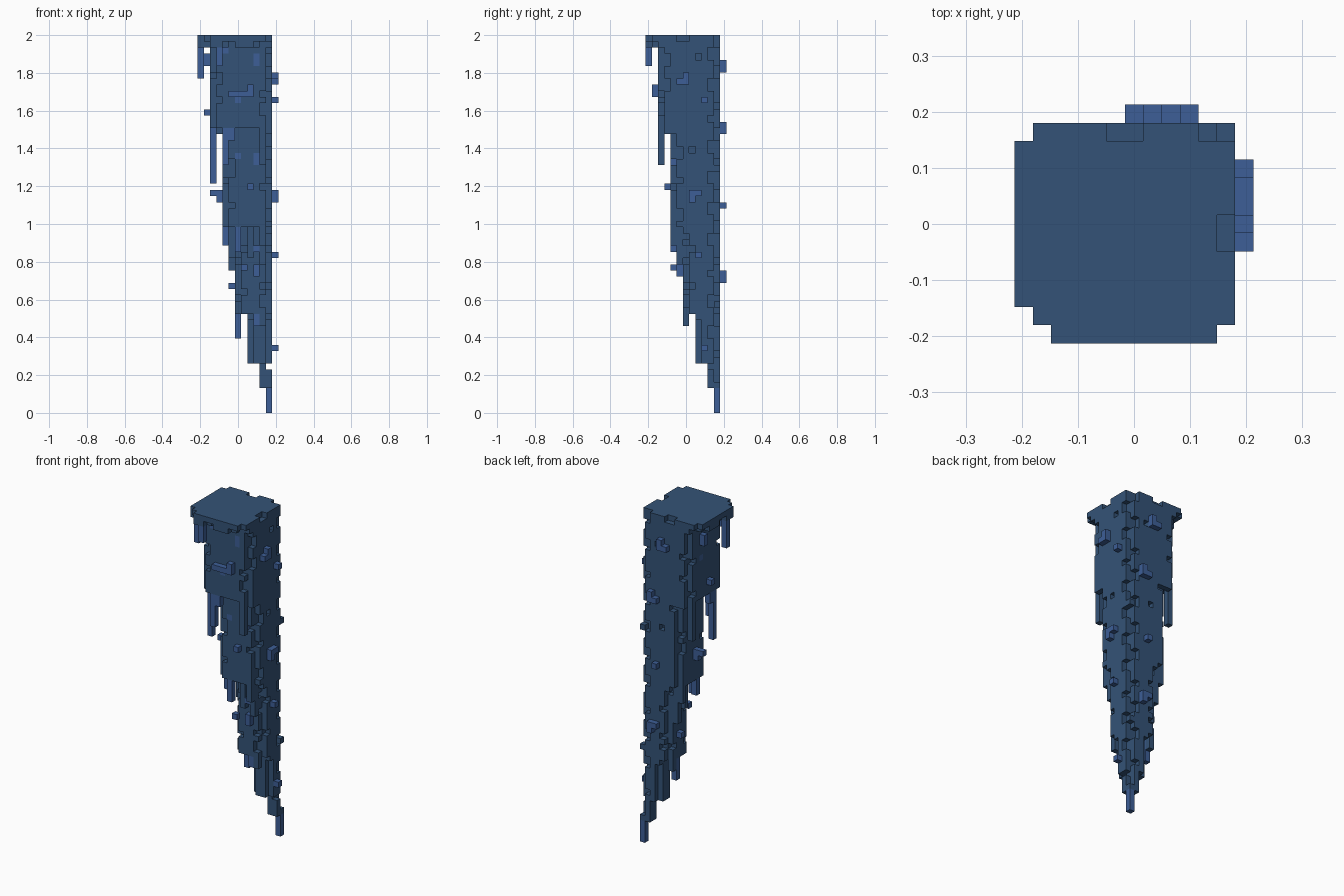
import bpy, bmesh, random
from mathutils import Vector

if "Cube" in bpy.data.objects:
    bpy.data.objects.remove(bpy.data.objects["Cube"])

random.seed(4)
U = 2 / 61                      # cube size: 13 x 13 x 61 grid
cells = {}                      # (i, j, k) -> part name


def material(name, rgb):
    m = bpy.data.materials.new(name)
    m.diffuse_color = (*rgb, 1)
    m.use_nodes = True
    m.node_tree.nodes["Principled BSDF"].inputs["Base Color"].default_value = m.diffuse_color
    return m


DARK = material("deep slate blue", (0.034, 0.086, 0.184))
LIGHT = material("lighter blue", (0.047, 0.114, 0.31))


def fill(part, i0, i1, j0, j1, k0, k1):
    for i in range(i0, i1):
        for j in range(j0, j1):
            for k in range(k0, k1):
                cells.setdefault((i, j, k), part)


def both(part, i, j, k0, k1, k2=None):
    """Column mirrored across the diagonal of the spike."""
    fill(part, i, i + 1, j, j + 1, k0, k1)
    fill(part, j, j + 1, i, i + 1, k0 if k2 is None else k2, k1)


# Thin top slab with trimmed corners and a ragged layer beneath
fill("top_slab", 2, 11, 0, 12, 60, 61)
fill("top_slab", 1, 12, 1, 12, 60, 61)
fill("top_slab", 0, 1, 2, 11, 60, 61)
for n in range(2, 12):
    if random.random() < 0.75:
        both("top_slab", 1, n, 59, 60)
    if random.random() < 0.35 and n < 11:
        both("top_slab", 0, n, 59, 60)

# Tiers shrinking towards one corner
for s, k0, k1 in ((2, 46, 60), (4, 30, 46), (6, 16, 30), (8, 8, 16), (10, 4, 8)):
    part = "tier_%d" % (12 - s)
    fill(part, s, 12, s, 12, k0, k1)
    if s < 10:
        for c in ((s, s), (11, s), (s, 11)):
            for k in range(k0, k1 - 1):
                cells.pop((*c, k), None)
fill("tip", 11, 12, 11, 12, 0, 4)

# Long drips hanging from slab and tiers: i, j, bottom, top, mirrored bottom
for d in ((0, 3, 54, 60, 56), (2, 4, 37, 46, 40), (2, 5, 44, 46, 44),
          (4, 6, 27, 30, 26), (6, 9, 12, 16, 14)):
    both("drips", *d)
for d in ((2, 10, 39, 46, 40), (4, 10, 27, 30), (5, 10, 23, 30, 24),
          (5, 8, 25, 30), (6, 10, 14, 16), (3, 11, 45, 46)):
    both("corner_drips", *d)

# Chamfered outer edge with ragged notches beside it
for k in range(5, 61):
    if k > 58 or random.random() < 0.92:
        cells.pop((11, 11, k), None)
for k in range(7, 59, 5):
    for n in range(random.choice((1, 2, 2))):
        cells.pop((11, 10, k + n), None)
        cells.pop((10, 11, k + n + 2), None)
for c in ((5, 11), (6, 11), (11, 5), (11, 6)):
    cells.pop((*c, 60), None)

# Notches on the ragged corners and the flat sides
for s, k0, k1 in ((2, 46, 58), (4, 30, 45), (6, 16, 29)):
    for k in range(k0 + 1, k1):
        for c in ((10, s), (s, 10), (11, s + 1), (s + 1, 11), (s, s + 1), (s + 1, s)):
            if random.random() < 0.25:
                cells.pop((*c, k), None)
for n, k in ((8, 57), (7, 42)):
    cells.pop((11, n, k), None)
    cells.pop((n, 11, k - 2), None)

# Nubs on the +x side: j0, j1, k0, k1
for a, b, k0, k1 in ((5, 7, 53, 54), (6, 7, 53, 55), (9, 10, 50, 51), (7, 9, 35, 36),
                     (7, 8, 34, 36), (8, 9, 25, 26), (9, 10, 10, 11)):
    fill("nubs_right", 12, 13, a, b, k0, k1)
# Nubs on the +y side: i0, i1, k0, k1
for a, b, k0, k1 in ((6, 8, 55, 56), (7, 8, 55, 57), (9, 10, 45, 47), (8, 9, 45, 46),
                     (8, 9, 33, 34), (8, 10, 22, 23), (9, 10, 21, 23)):
    fill("nubs_back", a, b, 12, 13, k0, k1)
# Nubs on the -y side: i0, i1, row, k0, k1
for a, b, j, k0, k1 in ((5, 9, 1, 51, 52), (8, 9, 1, 51, 53),
                        (8, 9, 3, 36, 37), (9, 10, 5, 22, 24),
                        (9, 11, 5, 26, 27), (7, 8, 4, 23, 24)):
    fill("nubs_front", a, b, j, j + 1, k0, k1)
# Nubs on the -x side: j0, j1, column, k0, k1
for a, b, i, k0, k1 in ((6, 7, 1, 48, 49), (8, 9, 1, 56, 58), (7, 8, 3, 34, 36),
                        (7, 8, 2, 35, 36), (9, 10, 5, 20, 21)):
    fill("nubs_left", i, i + 1, a, b, k0, k1)
# Flush light spots on the stepped sides
for c in ((6, 2, 50), (9, 2, 56), (9, 2, 57), (4, 2, 58), (6, 4, 41), (9, 4, 40),
          (9, 4, 41), (2, 8, 53), (4, 8, 41)):
    cells[c] = "nubs_flush"

# Turn each part into a mesh of its exposed cube faces
AXES = [Vector(v) for v in ((1, 0, 0), (0, 1, 0), (0, 0, 1))]
for part in sorted(set(cells.values())):
    bm = bmesh.new()
    for c in [c for c, p in cells.items() if p == part]:
        mid = Vector((c[0] - 6, c[1] - 6, c[2] + 0.5))
        for a in range(3):
            for sgn in (1, -1):
                nb = list(c)
                nb[a] += sgn
                if tuple(nb) in cells:
                    continue
                n, t, b = AXES[a] * sgn, AXES[(a + 1) % 3], AXES[(a + 2) % 3] * sgn
                bm.faces.new([bm.verts.new((mid + (n + t * x + b * y) * 0.5) * U)
                              for x, y in ((-1, -1), (1, -1), (1, 1), (-1, 1))])
    bmesh.ops.remove_doubles(bm, verts=bm.verts, dist=1e-5)
    bmesh.ops.dissolve_limit(bm, angle_limit=0.01, verts=bm.verts, edges=bm.edges)
    me = bpy.data.meshes.new(part)
    bm.to_mesh(me)
    bm.free()
    light = part == "tip" or part.startswith("nubs") or part == "drips"
    me.materials.append(LIGHT if light else DARK)
    bpy.context.collection.objects.link(bpy.data.objects.new(part, me))
